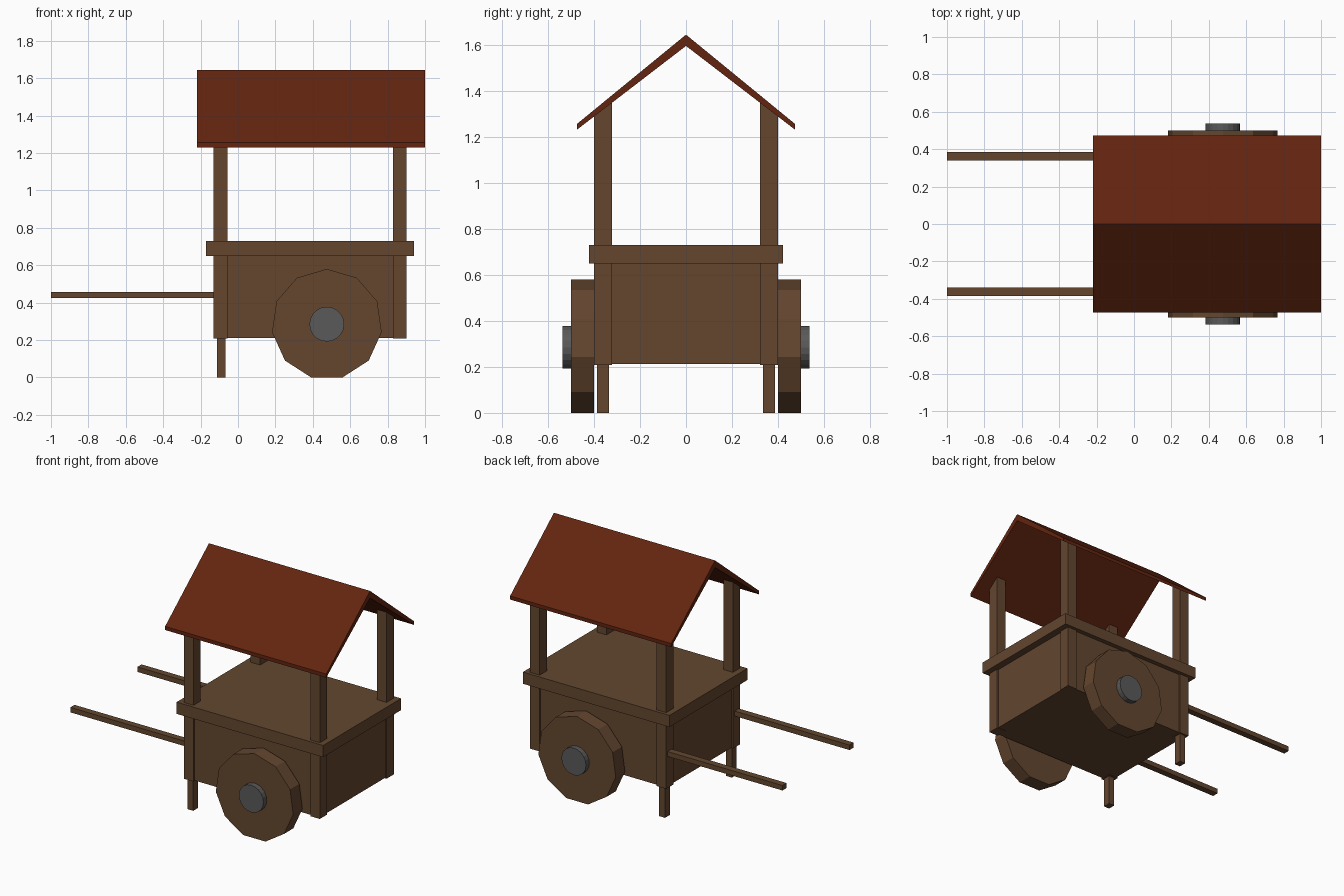
import bpy
import bmesh
import math

cube = bpy.data.objects.get("Cube")
if cube:
    bpy.data.objects.remove(cube, do_unlink=True)


def material(name, colour):
    m = bpy.data.materials.new(name)
    m.use_nodes = True
    m.diffuse_color = (*colour, 1)
    m.node_tree.nodes["Principled BSDF"].inputs["Base Color"].default_value = (*colour, 1)
    return m


WOOD = material("brown wood", (0.125, 0.061, 0.028))
ROOF = material("rust red", (0.125, 0.018, 0.005))
METAL = material("dark grey metal", (0.1, 0.1, 0.1))


def add_object(name, bm, mat):
    bmesh.ops.recalc_face_normals(bm, faces=bm.faces)
    mesh = bpy.data.meshes.new(name)
    bm.to_mesh(mesh)
    bm.free()
    mesh.materials.append(mat)
    ob = bpy.data.objects.new(name, mesh)
    bpy.context.collection.objects.link(ob)
    return ob


def box(name, xs, ys, zs, mat=WOOD, top=None):
    """Box between limits; top(y) optionally gives a sloping upper end."""
    bm = bmesh.new()
    bmesh.ops.create_cube(bm, size=1)
    for v in bm.verts:
        upper = v.co.z > 0
        v.co = (xs[v.co.x > 0], ys[v.co.y > 0], zs[upper])
        if upper and top:
            v.co.z = top(v.co.y)
    return add_object(name, bm, mat)


def disc(name, sides, radius, centre, depth, mat):
    """Disc facing y with one corner straight up."""
    bm = bmesh.new()
    ring = []
    for i in range(sides):
        a = 2 * math.pi * i / sides
        ring.append(bm.verts.new((centre[0] + radius * math.sin(a), centre[1] - depth / 2,
                                  centre[2] + radius * math.cos(a))))
    face = bm.faces.new(ring)
    out = bmesh.ops.extrude_face_region(bm, geom=[face])["geom"]
    bmesh.ops.translate(bm, vec=(0, depth, 0),
                        verts=[g for g in out if isinstance(g, bmesh.types.BMVert)])
    return add_object(name, bm, mat)


# Roof: a bent profile extruded along x
EAVE, PEAK, UNDER = 0.474, 1.643, 1.594
EAVE_TOP, EAVE_LOW = 1.255, 1.23


def underside(y):
    return UNDER - abs(y) * (UNDER - EAVE_LOW) / EAVE


profile = [(-EAVE, EAVE_LOW), (-EAVE, EAVE_TOP), (0, PEAK),
           (EAVE, EAVE_TOP), (EAVE, EAVE_LOW), (0, UNDER)]
bm = bmesh.new()
ends = [[bm.verts.new((x, y, z)) for y, z in profile] for x in (-0.22, 1.0)]
n = len(profile)
for i in range(n):
    j = (i + 1) % n
    bm.faces.new((ends[0][i], ends[0][j], ends[1][j], ends[1][i]))
for e in ends:
    bm.faces.new((e[0], e[1], e[2], e[5]))
    bm.faces.new((e[2], e[3], e[4], e[5]))
add_object("roof", bm, ROOF)

# Cart body and counter
box("cart_body", (-0.12, 0.89), (-0.39, 0.39), (0.212, 0.66))
box("counter", (-0.17, 0.94), (-0.422, 0.422), (0.65, 0.73))

# Paired parts on each side
for side, s in (("right", -1), ("left", 1)):
    def span(a, b):
        return sorted((s * a, s * b))

    for end, xs in (("handle_end", (-0.13, -0.057)), ("far_end", (0.828, 0.9))):
        box(f"{end}_post_{side}", xs, span(0.322, 0.4), (0.208, 1.3), top=underside)
    box(f"leg_{side}", (-0.112, -0.068), span(0.335, 0.387), (0, 0.21))
    box(f"handle_{side}", (-1.0, -0.12), span(0.34, 0.385), (0.424, 0.458))
    disc(f"wheel_{side}", 11, 0.296, (0.475, s * 0.45, 0.284), 0.1, WOOD)
    disc(f"wheel_hub_{side}", 20, 0.093, (0.475, s * 0.51, 0.285), 0.052, METAL)
